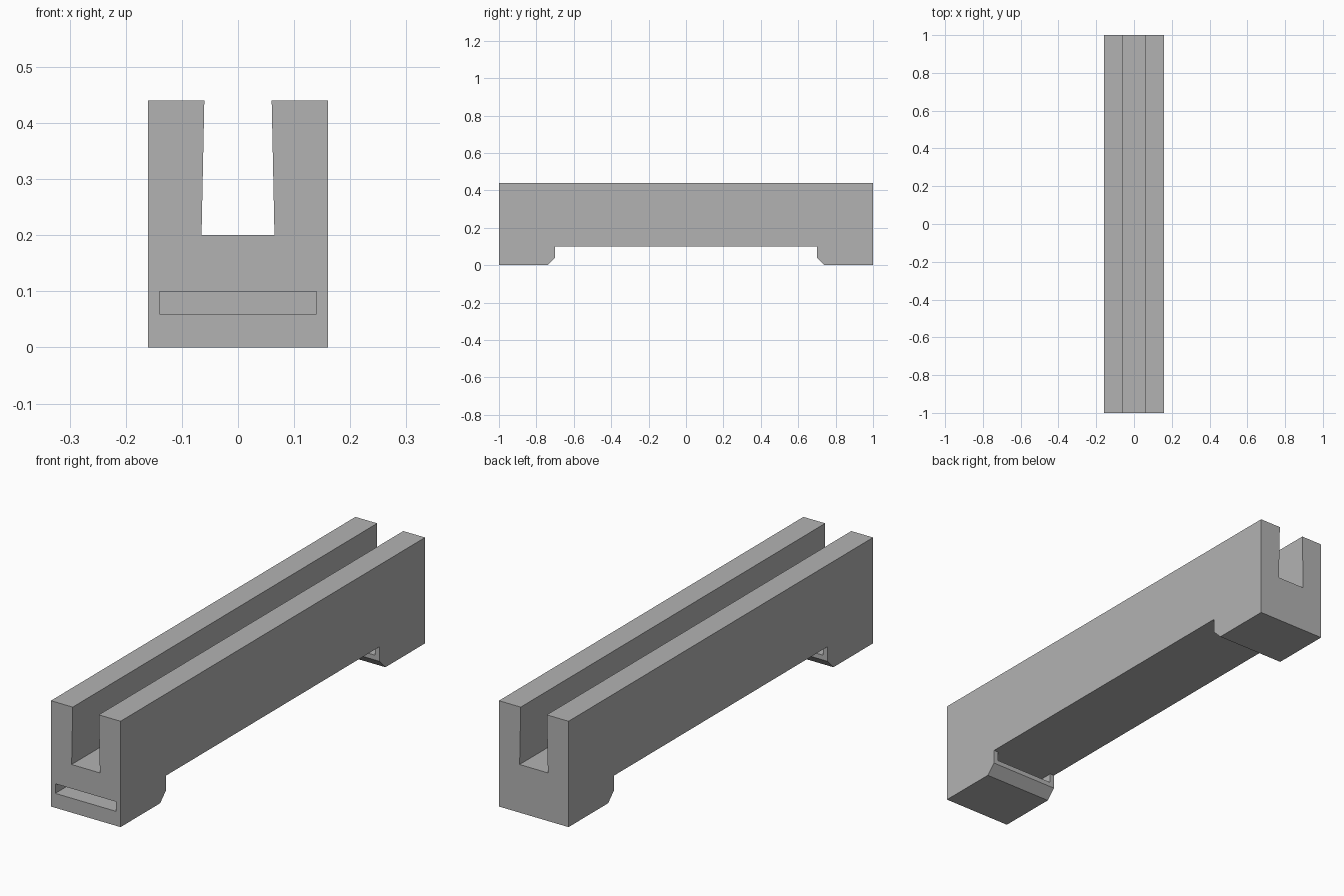
import bpy
import bmesh
from mathutils import Vector

cube = bpy.data.objects.get("Cube")
if cube:
    bpy.data.objects.remove(cube, do_unlink=True)

# Single grey material
grey = bpy.data.materials.new("plain_grey")
grey.use_nodes = True
GREY = (0.45, 0.45, 0.45, 1)
grey.diffuse_color = GREY
grey.node_tree.nodes["Principled BSDF"].inputs["Base Color"].default_value = GREY


def extrude_profile(name, points, offset):
    """Fill a planar outline and extrude it into a solid."""
    bm = bmesh.new()
    face = bm.faces.new([bm.verts.new(p) for p in points])
    result = bmesh.ops.extrude_face_region(bm, geom=[face], use_keep_orig=True)
    moved = [v for v in result["geom"] if isinstance(v, bmesh.types.BMVert)]
    bmesh.ops.translate(bm, verts=moved, vec=Vector(offset))
    bmesh.ops.recalc_face_normals(bm, faces=bm.faces[:])
    mesh = bpy.data.meshes.new(name)
    bm.to_mesh(mesh)
    bm.free()
    mesh.materials.append(grey)
    obj = bpy.data.objects.new(name, mesh)
    bpy.context.collection.objects.link(obj)
    return obj


def cut_slot(target, y_start, y_end):
    """Cut a wide flat slot that opens up to the underside of the channel."""
    outline = [(-0.14, y_start, 0.06), (0.14, y_start, 0.06),
               (0.14, y_start, 0.15), (-0.14, y_start, 0.15)]
    cutter = extrude_profile("slot_cutter", outline, (0, y_end - y_start, 0))
    cutter.hide_render = True
    mod = target.modifiers.new("slot", 'BOOLEAN')
    mod.operation = 'DIFFERENCE'
    mod.solver = 'EXACT'
    mod.object = cutter
    bpy.context.view_layer.objects.active = target
    bpy.ops.object.modifier_apply(modifier=mod.name)
    bpy.data.objects.remove(cutter, do_unlink=True)


# Long channel: a U section with slightly undercut groove walls
half = [(0.16, 0.1), (0.16, 0.44), (0.06, 0.44), (0.065, 0.2)]
section = half + [(-x, z) for x, z in reversed(half)]
extrude_profile("channel_body", [(x, -1, z) for x, z in section], (0, 2, 0))

# Feet at both ends, chamfered at the inner lower edge
foot_profile = [(1, 0), (0.74, 0), (0.7, 0.04), (0.7, 0.1), (1, 0.1)]
feet = {}
for name, side in (("front_foot", -1), ("back_foot", 1)):
    outline = [(-0.16, side * y, z) for y, z in foot_profile]
    feet[name] = extrude_profile(name, outline, (0.32, 0, 0))

# The slot runs through the front foot and ends blind in the back foot
cut_slot(feet["front_foot"], -1.1, -0.6)
cut_slot(feet["back_foot"], 0.6, 0.9)
